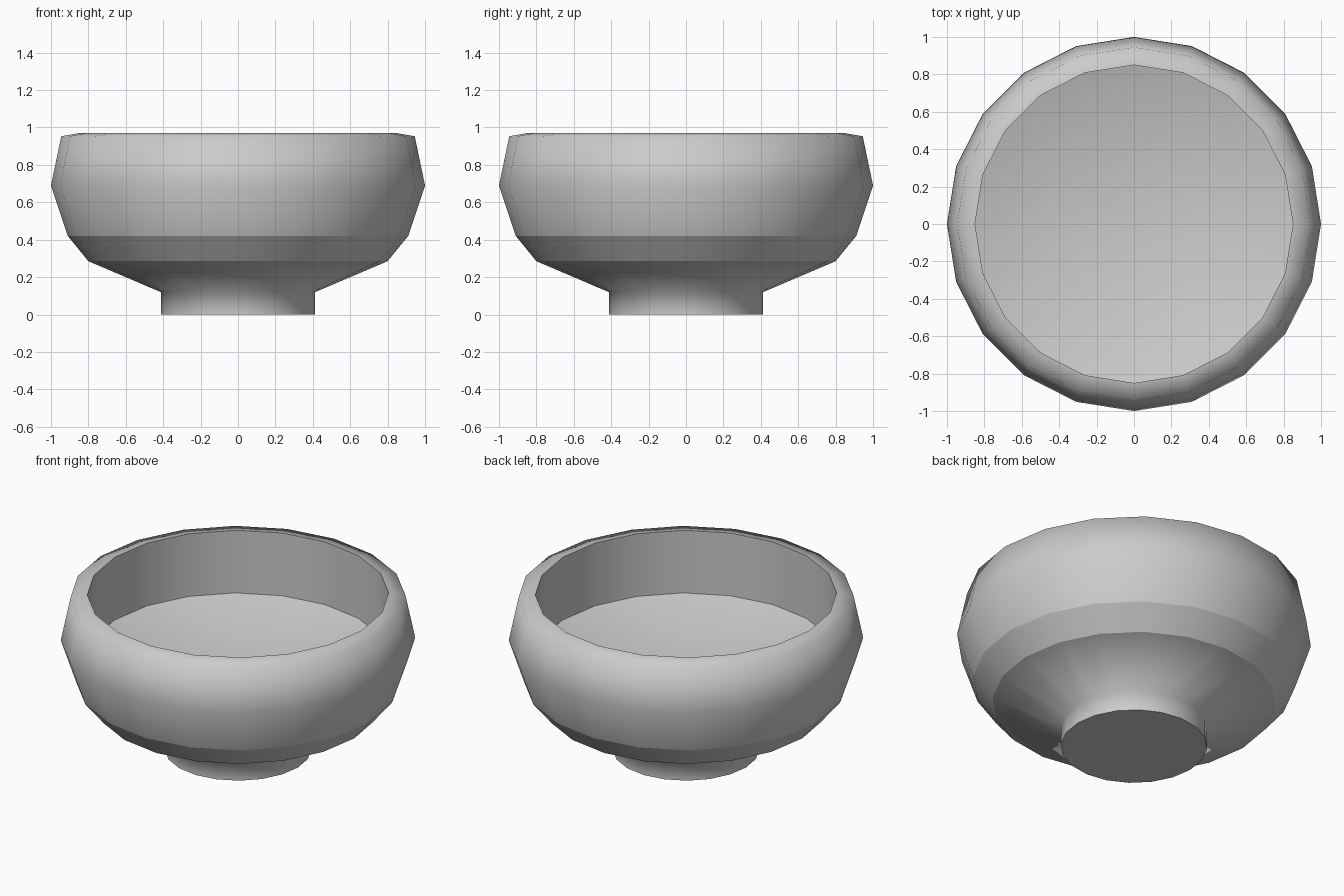
import bpy, bmesh
from math import cos, sin, tau

if "Cube" in bpy.data.objects:
    bpy.data.objects.remove(bpy.data.objects["Cube"])

SIDES = 20
FLOOR_CENTRE = 0.33
# Profile from foot to inner floor: radius, height, hard crease at this ring
PROFILE = [
    (0.413, 0.00, True),   # foot base
    (0.413, 0.12, False),  # foot top
    (0.80, 0.285, True),   # underside edge
    (0.91, 0.42, True),    # lower wall edge
    (1.00, 0.69, False),   # widest point
    (0.945, 0.953, False), # outer rim
    (0.85, 0.97, True),    # inner rim
    (0.85, 0.58, True),    # inner floor edge
]

bm = bmesh.new()
rings = [[bm.verts.new((r * cos(tau * i / SIDES), r * sin(tau * i / SIDES), z))
          for i in range(SIDES)] for r, z, _ in PROFILE]

# Walls between neighbouring rings
for a, b in zip(rings, rings[1:]):
    for i in range(SIDES):
        j = (i + 1) % SIDES
        bm.faces.new((a[i], a[j], b[j], b[i])).smooth = True

# Flat base and dished inner floor
bm.faces.new(rings[0][::-1])
centre = bm.verts.new((0, 0, FLOOR_CENTRE))
for i in range(SIDES):
    bm.faces.new((rings[-1][i], rings[-1][(i + 1) % SIDES], centre)).smooth = True

# Hard creases
for ring, (_, _, hard) in zip(rings, PROFILE):
    for i in range(SIDES):
        bm.edges.get((ring[i], ring[(i + 1) % SIDES])).smooth = not hard

bm.normal_update()
mesh = bpy.data.meshes.new("bowl")
bm.to_mesh(mesh)
bm.free()
bowl = bpy.data.objects.new("bowl", mesh)
bpy.context.collection.objects.link(bowl)
